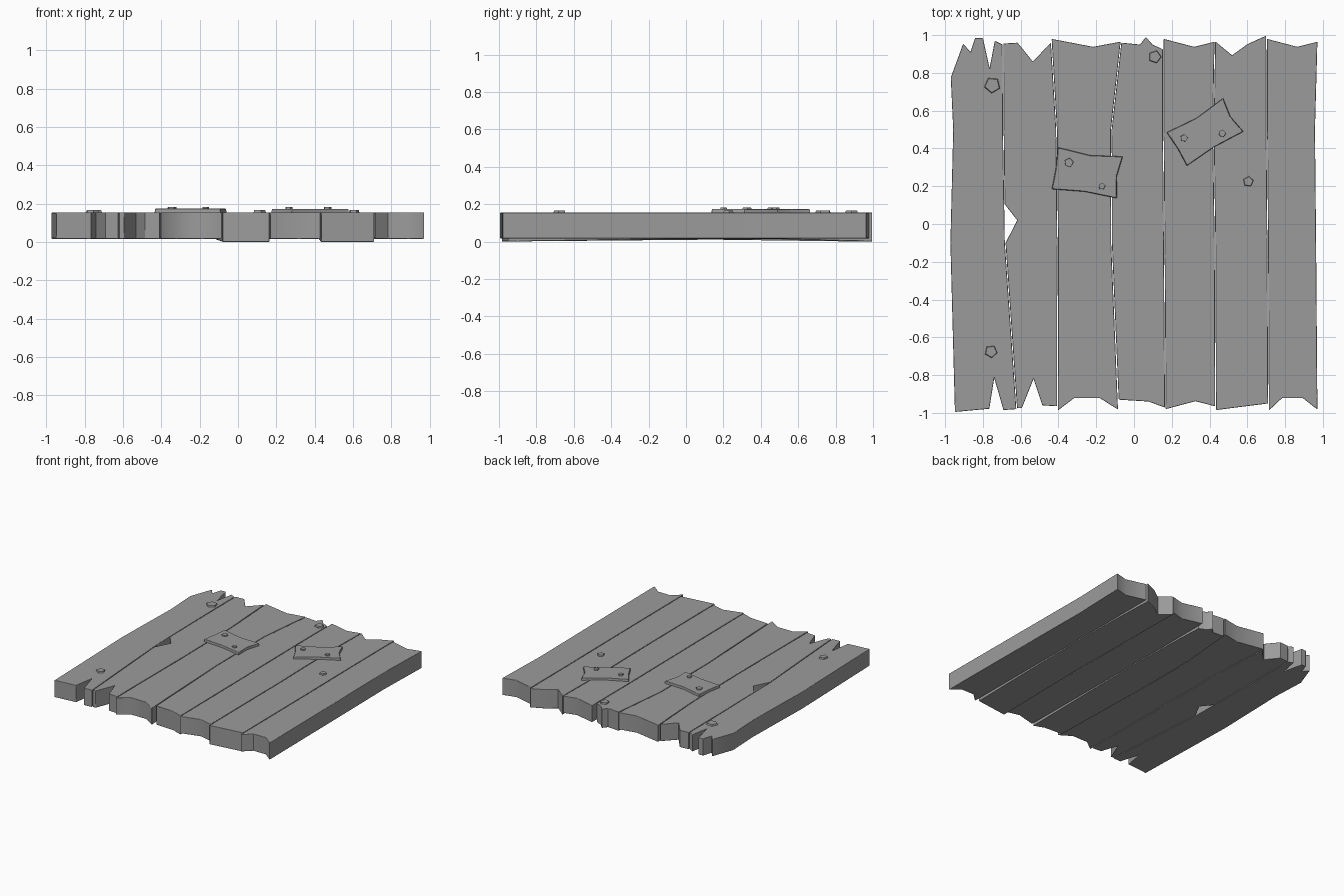
import bpy, bmesh
from math import cos, sin, pi, radians

if "Cube" in bpy.data.objects:
    bpy.data.objects.remove(bpy.data.objects["Cube"])

# Dark grey shared by every part
grey = bpy.data.materials.new("dark_grey")
grey.diffuse_color = (.33, .33, .33, 1)
grey.use_nodes = True
grey.node_tree.nodes["Principled BSDF"].inputs["Base Color"].default_value = grey.diffuse_color


def slab(name, outline, z_low, z_high, sag=0.0, bevel=0.003, taper=1.0):
    """Extrude an outline; sag lowers the underside near the plank ends."""
    bm = bmesh.new()
    n = len(outline)
    cx = sum(p[0] for p in outline) / n
    cy = sum(p[1] for p in outline) / n
    low = [bm.verts.new((x, y, z_low - (sag if abs(y) > 0.7 else 0))) for x, y in outline]
    high = [bm.verts.new((cx + (x - cx) * taper, cy + (y - cy) * taper, z_high))
            for x, y in outline]
    bm.faces.new(low)
    bm.faces.new(high)
    for i in range(n):
        j = (i + 1) % n
        bm.faces.new((low[i], low[j], high[j], high[i]))
    bmesh.ops.recalc_face_normals(bm, faces=bm.faces)
    # Soften gentle bends, keep corners sharp
    for face in bm.faces:
        face.smooth = True
    for edge in bm.edges:
        edge.smooth = edge.calc_face_angle(pi) < radians(40)
    mesh = bpy.data.meshes.new(name)
    bm.to_mesh(mesh)
    bm.free()
    mesh.materials.append(grey)
    obj = bpy.data.objects.new(name, mesh)
    bpy.context.collection.objects.link(obj)
    if bevel:
        mod = obj.modifiers.new("worn_edges", 'BEVEL')
        mod.width = bevel
        mod.segments = 1
        mod.limit_method = 'ANGLE'
        mod.angle_limit = 1.1
        mod.harden_normals = True


# Seams between planks: x at the far end, upper, lower and near end
SEAMS = [(-.972, -.959, -.974, -.95), (-.694, -.692, -.682, -.621),
         (-.438, -.41, -.404, -.405), (-.069, -.12, -.119, -.083),
         (.155, .155, .16, .166), (.428, .42, .429, .432),
         (.702, .703, .708, .712), (.973, .96, .966, .973)]
GAP = 0.002


def plank(i, far, near, sag=0.0, notch=()):
    """Plank between seams i and i+1; ends are (fraction across, inset) pairs."""
    left = [x + GAP for x in SEAMS[i]]
    right = [x - GAP for x in SEAMS[i + 1]]
    top = [(left[0] + t * (right[0] - left[0]), 1 - d) for t, d in far]
    bottom = [(left[3] + t * (right[3] - left[3]), d - 1) for t, d in near]
    outline = (top + [(right[1], .5), (right[2], -.1)] + bottom[::-1]
               + [(left[2], -.1), *notch, (left[1], .5)])
    slab(f"plank_{i + 1}", outline, .017 - sag / 4, .155, sag)


# Weathered planks, left to right
dip = [(0, .02), (.6, .062), (1, .035)]
scoop = [(0, .013), (.27, .078), (.7, .078), (1, .018)]
plank(0, [(0, .225), (.24, .045), (.38, .09), (.47, .015), (.62, .015), (.75, .175),
          (.85, .03), (1, .05)],
      [(0, .005), (.56, .022), (.64, .185), (.79, .015), (1, .02)])
plank(1, [(0, .045), (.3, .04), (.62, .14), (1, .04)],
      [(0, .025), (.12, .025), (.41, .18), (.63, .04), (1, .035)],
      notch=[(-.618, .02), (-.685, .105)])
plank(2, dip, scoop)
plank(3, [(0, .04), (.45, .05), (.59, .01), (.75, .05), (1, .075)],
      [(0, .07), (.65, .06), (1, .028)], sag=.013)
plank(4, dip, dip)
plank(5, [(0, .033), (.33, .107), (.63, .048), (.8, .027), (1, .003)],
      [(0, .015), (1, .05)], sag=.013)
plank(6, dip, scoop)


def plate(name, x, y, length, width, angle, top):
    """Rectangular patch with slightly pinched edges."""
    a, b = length / 2, width / 2
    local = [(-a, b), (0, b * .84), (a, b), (a * .9, 0),
             (a, -b), (0, -b * .9), (-a, -b), (-a * .97, 0)]
    c, s = cos(angle), sin(angle)
    slab(name, [(x + u * c - v * s, y + u * s + v * c) for u, v in local],
         .15, top, taper=.98)


# Patch plates nailed across the gaps
plate("patch_plate_left", -.247, .271, .35, .225, -.14, .175)
plate("patch_plate_right", .376, .487, .352, .208, .545, .173)


def nail(name, x, y, r, top, rot):
    """Five-sided nail head."""
    ring = [(x + r * cos(rot + 2 * pi * k / 5), y + r * sin(rot + 2 * pi * k / 5))
            for k in range(5)]
    slab(name, ring, .15, top, bevel=0, taper=.85)


# Nails in the planks and in the plates
for i, (x, y, r) in enumerate([(-.75, .735, .046), (-.757, -.675, .036),
                               (.11, .885, .037), (.605, .225, .03)]):
    nail(f"plank_nail_{i + 1}", x, y, r, .166, .2 * i - .4)
for i, (x, y, r) in enumerate([(-.345, .325, .028), (-.17, .2, .021),
                               (.265, .455, .023), (.467, .48, .023)]):
    nail(f"plate_nail_{i + 1}", x, y, r, .183, .15)
